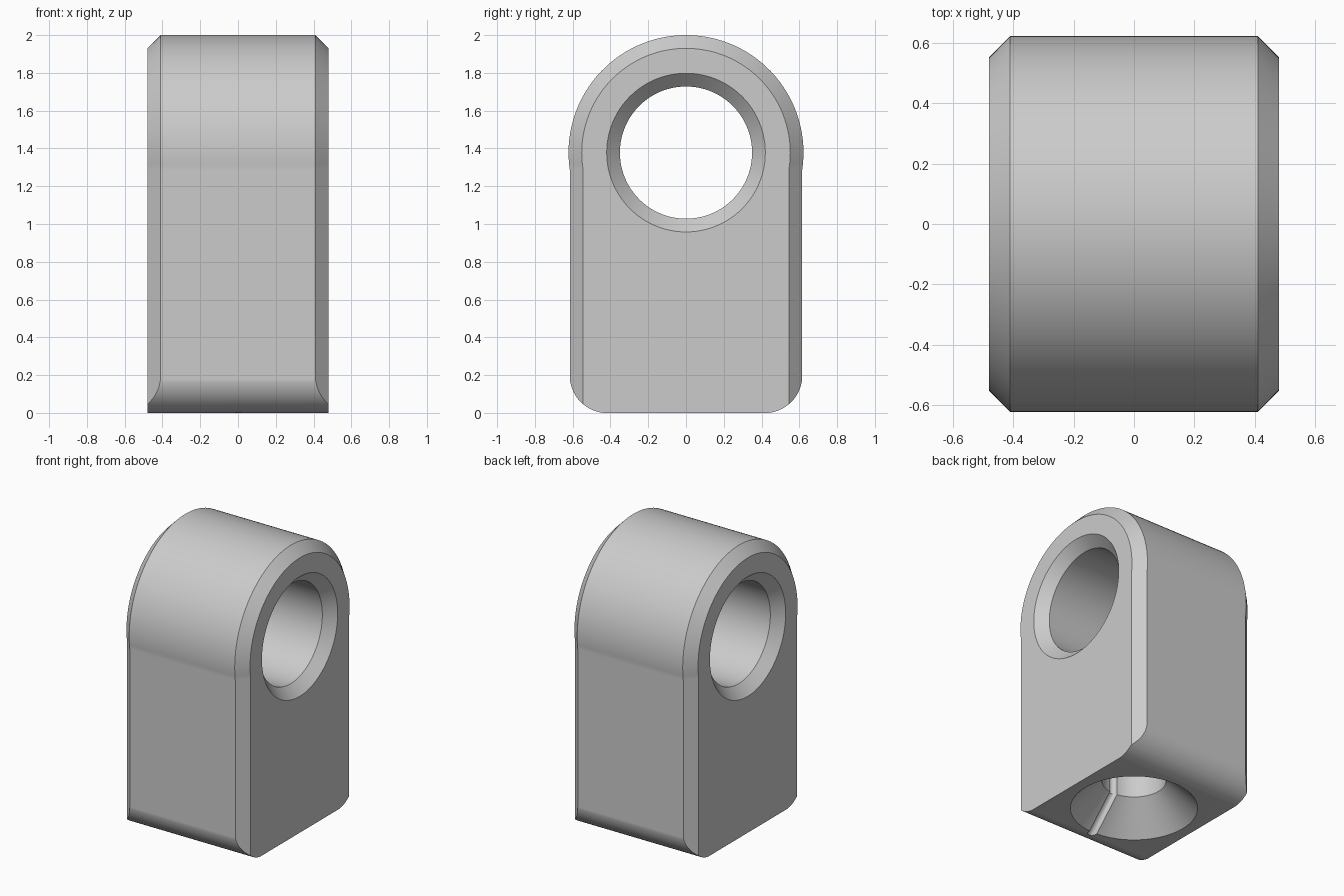
import bpy, bmesh, math
from mathutils import Vector, Matrix

if "Cube" in bpy.data.objects:
    bpy.data.objects.remove(bpy.data.objects["Cube"])

HALF_X, HALF_Y, CHAMFER = 0.48, 0.615, 0.07
ARC_R, BORE_Z, BORE_R = 0.622, 1.378, 0.35

grey = bpy.data.materials.new("plain grey")
grey.diffuse_color = (0.6, 0.6, 0.6, 1)
grey.use_nodes = True
grey.node_tree.nodes["Principled BSDF"].inputs["Base Color"].default_value = (0.6, 0.6, 0.6, 1)


def add_object(name, bm):
    bmesh.ops.recalc_face_normals(bm, faces=bm.faces)
    mesh = bpy.data.meshes.new(name)
    bm.to_mesh(mesh)
    bm.free()
    mesh.materials.append(grey)
    obj = bpy.data.objects.new(name, mesh)
    bpy.context.collection.objects.link(obj)
    return obj


def loft(name, rings):
    """Skin matching closed rings of points and cap both ends."""
    bm = bmesh.new()
    loops = [[bm.verts.new(p) for p in ring] for ring in rings]
    for a, b in zip(loops, loops[1:]):
        for i in range(len(a)):
            j = (i + 1) % len(a)
            bm.faces.new((a[i], a[j], b[j], b[i]))
    bm.faces.new(loops[0])
    bm.faces.new(loops[-1])
    return add_object(name, bm)


def turned(name, profile, axis, origin, sides=96):
    """Solid of revolution from (distance along axis, radius) pairs."""
    turn = Vector((0, 0, 1)).rotation_difference(Vector(axis)).to_matrix()
    rings = []
    for along, r in profile:
        rings.append([Vector(origin) + turn @ Vector((
            r * math.cos(math.tau * i / sides), r * math.sin(math.tau * i / sides), along))
            for i in range(sides)])
    return loft(name, rings)


def arch(x, inset, steps=64):
    """Arch outline with straight legs, drawn in from the edge by inset."""
    r, half = ARC_R - inset, HALF_Y - inset
    start = -math.acos(half / r)
    sweep = math.pi - 2 * start
    arc = [(x, r * math.cos(start + sweep * i / steps),
            BORE_Z + r * math.sin(start + sweep * i / steps)) for i in range(steps + 1)]
    return [(x, half, 0)] + arc + [(x, -half, 0)]


# Arched block with chamfered ends
body = loft("lug_body", [arch(-HALF_X, CHAMFER), arch(CHAMFER - HALF_X, 0),
                         arch(HALF_X - CHAMFER, 0), arch(HALF_X, CHAMFER)])
cutters = []

# Rounded lower front and back edges
for side, label in ((-1, "front"), (1, "back")):
    arc = [(side * (0.416 + 0.2 * math.sin(t)), 0.199 - 0.2 * math.cos(t))
           for t in (math.pi / 2 * i / 16 for i in range(17))]
    outline = [(side * 0.416, -0.1)] + arc + [(side * 0.7, 0.199), (side * 0.7, -0.1)]
    cutters.append(loft(label + "_edge_cutter", [[(x, y, z) for y, z in outline] for x in (-0.6, 0.6)]))

# Cross bore, countersunk at both ends
flare = 0.6 - (HALF_X - CHAMFER)
cutters.append(turned("bore_cutter", [(-0.6, BORE_R + flare), (CHAMFER - HALF_X, BORE_R),
                                      (HALF_X - CHAMFER, BORE_R), (0.6, BORE_R + flare)],
                      (1, 0, 0), (0, 0, BORE_Z)))

# Countersunk socket in the base, with a thin groove down its wall
cutters.append(turned("socket_cutter", [(-0.1, 0.505), (0.2, 0.205), (0.85, 0.205)],
                      (0, 0, 1), (0, 0, 0)))
cutters.append(turned("upper_groove_cutter", [(0, 0.03), (0.6, 0.03)],
                      (0, 0, 1), (0, -0.205, 0.2), 24))
cutters.append(turned("lower_groove_cutter", [(-0.02, 0.03), (0.42, 0.03)],
                      (0, -1, -1), (0, -0.205, 0.2), 24))

for cutter in cutters:
    cutter.hide_render = True
    mod = body.modifiers.new(cutter.name, 'BOOLEAN')
    mod.operation, mod.solver, mod.object = 'DIFFERENCE', 'EXACT', cutter

# Bake the cuts and drop the cutters
depsgraph = bpy.context.evaluated_depsgraph_get()
cut_mesh = bpy.data.meshes.new_from_object(body.evaluated_get(depsgraph))
body.modifiers.clear()
body.data = cut_mesh
for cutter in cutters:
    bpy.data.objects.remove(cutter)

# Smooth curves, crisp edges, flat large faces
bpy.ops.object.select_all(action='DESELECT')
body.select_set(True)
bpy.context.view_layer.objects.active = body
bpy.ops.object.shade_smooth_by_angle(angle=math.radians(30))
weighted = body.modifiers.new("flat_face_weighting", 'WEIGHTED_NORMAL')
weighted.keep_sharp = True
